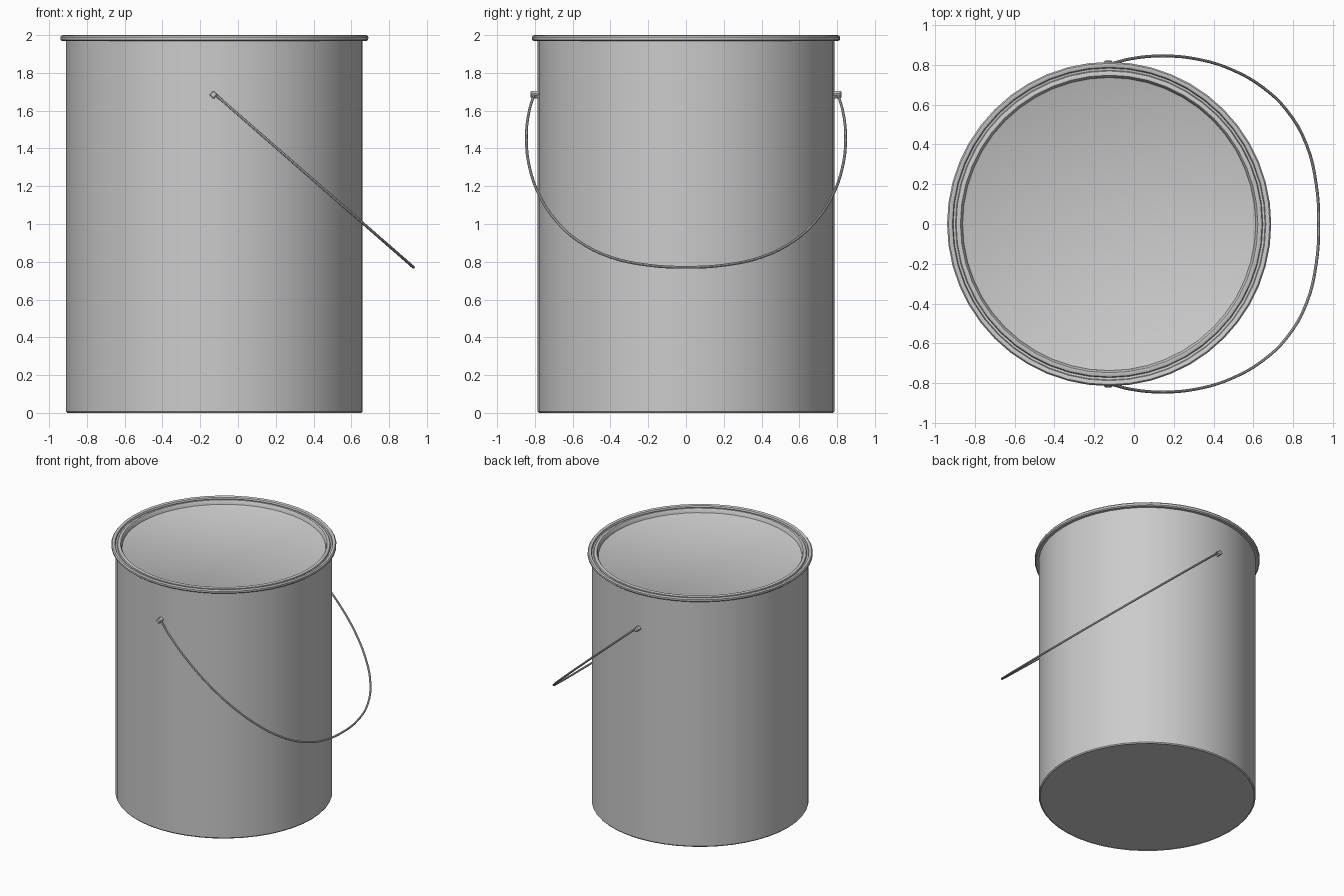
import bpy, bmesh, math
from mathutils import Vector

if "Cube" in bpy.data.objects:
    bpy.data.objects.remove(bpy.data.objects["Cube"])

CX = -0.125      # axis of the can
SIDES = 48


def lathe(name, profile):
    """Revolve (radius, z) points around the can axis; radius 0 closes the shape."""
    bm = bmesh.new()
    verts = [bm.verts.new((r, 0, z)) for r, z in profile]
    edges = [bm.edges.new(p) for p in zip(verts, verts[1:])]
    bmesh.ops.spin(bm, geom=verts + edges, cent=(0, 0, 0), axis=(0, 0, 1),
                   angle=2 * math.pi, steps=SIDES, use_duplicate=False)
    bmesh.ops.remove_doubles(bm, verts=bm.verts, dist=1e-4)
    bmesh.ops.recalc_face_normals(bm, faces=bm.faces)
    me = bpy.data.meshes.new(name)
    bm.to_mesh(me)
    bm.free()
    ob = bpy.data.objects.new(name, me)
    ob.location.x = CX
    bpy.context.collection.objects.link(ob)
    smooth(ob)
    return ob


def smooth(ob):
    bpy.ops.object.select_all(action='DESELECT')
    ob.select_set(True)
    bpy.context.view_layer.objects.active = ob
    bpy.ops.object.shade_smooth_by_angle(angle=math.radians(35))


# Can wall and base
lathe("can_body", [(0, 0.004), (0.775, 0.004), (0.779, 0), (0.785, 0.008), (0.785, 1.975)])

# Rolled rim, sealing groove and recessed lid
lathe("rim_and_lid", [
    (0.783, 1.968), (0.806, 1.968), (0.814, 1.975), (0.815, 1.99), (0.808, 1.999),
    (0.797, 2.0), (0.788, 1.995), (0.784, 1.982), (0.773, 1.980), (0.769, 1.990),
    (0.762, 1.994), (0.748, 1.993), (0.742, 1.985), (0.737, 1.962), (0.73, 1.958), (0, 1.958)])

# Wire handle: half outline in (y, z), lying in a plane tilted forward to +x
half = [(0.805, 1.685), (0.832, 1.59), (0.845, 1.45), (0.826, 1.29), (0.775, 1.15),
        (0.69, 1.02), (0.57, 0.91), (0.40, 0.825), (0.20, 0.782)]
outline = half + [(0, 0.771)] + [(-y, z) for y, z in reversed(half)]
slope = 1.055 / 0.92
cu = bpy.data.curves.new("handle", 'CURVE')
cu.dimensions = '3D'
cu.bevel_depth = 0.0075
cu.bevel_resolution = 2
cu.resolution_u = 4
cu.use_fill_caps = True
sp = cu.splines.new('BEZIER')
sp.bezier_points.add(len(outline) - 1)
for p, (y, z) in zip(sp.bezier_points, outline):
    p.co = (CX + (1.69 - z) * slope, y, z)
    p.handle_left_type = p.handle_right_type = 'AUTO'
handle = bpy.data.objects.new("handle", cu)
bpy.context.collection.objects.link(handle)
bpy.ops.object.select_all(action='DESELECT')
handle.select_set(True)
bpy.context.view_layer.objects.active = handle
bpy.ops.object.convert(target='MESH')
smooth(bpy.context.object)

# Small pivot lugs on both sides
for side, label in ((-1, "front"), (1, "back")):
    bpy.ops.mesh.primitive_cube_add(size=1, location=(CX - 0.005, side * 0.8, 1.685),
                                    rotation=(0, math.radians(41), 0))
    lug = bpy.context.object
    lug.name = label + "_handle_lug"
    lug.scale = (0.034, 0.044, 0.034)
    bpy.ops.object.transform_apply(location=False, rotation=False, scale=True)
    bev = lug.modifiers.new("bevel", 'BEVEL')
    bev.width = 0.006
    bev.segments = 1
